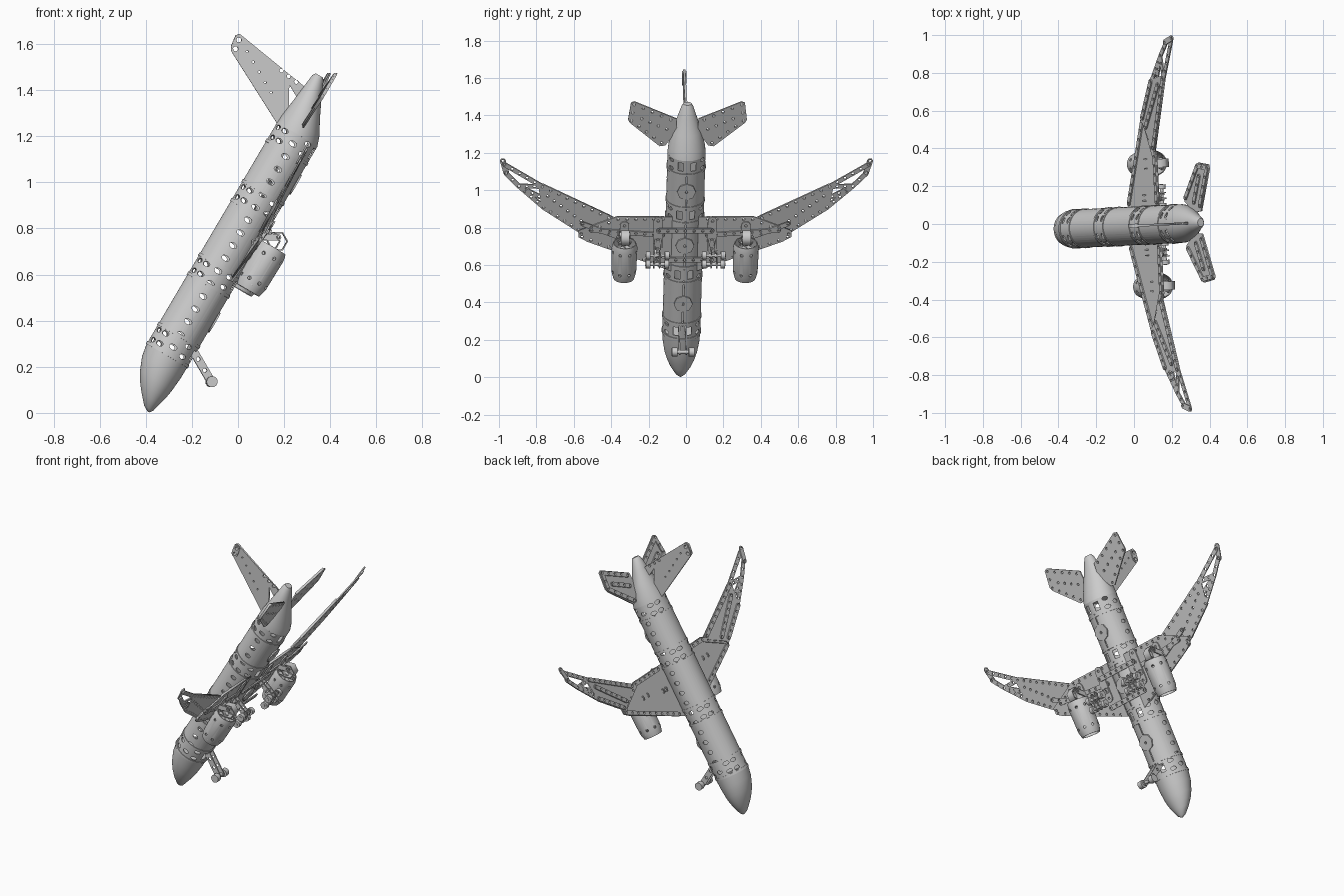
import bpy, bmesh, math
from mathutils import Matrix, Vector

if bpy.data.objects.get("Cube"):
    bpy.data.objects.remove(bpy.data.objects["Cube"])

grey = bpy.data.materials.new("metal_grey")
grey.use_nodes = True
grey.diffuse_color = (0.6, 0.6, 0.6, 1)
grey.node_tree.nodes["Principled BSDF"].inputs["Base Color"].default_value = (0.6, 0.6, 0.6, 1)

T = Matrix.Translation
def R(deg, axis):
    return Matrix.Rotation(math.radians(deg), 4, axis)

# Aircraft frame: X runs nose to tail, Y spans the wings, Z is dorsal
FRAME = T((0, -0.01, 0)) @ R(2.87, 'Z') @ R(-59.46, 'Y') @ T((0, 0, 0.392))
UPRIGHT = R(90, 'X')          # drawing plane stood up along the fuselage


def add_object(name, mesh, matrix=Matrix(), smooth=True):
    mesh.materials.clear()
    mesh.materials.append(grey)
    if smooth:
        mesh.shade_smooth()
        mesh.set_sharp_from_angle(angle=math.radians(32))
    ob = bpy.data.objects.new(name, mesh)
    bpy.context.collection.objects.link(ob)
    ob.matrix_world = FRAME @ matrix
    return ob


def bm_object(name, bm, matrix=Matrix(), smooth=True):
    bmesh.ops.recalc_face_normals(bm, faces=bm.faces)
    mesh = bpy.data.meshes.new(name)
    bm.to_mesh(mesh)
    bm.free()
    return add_object(name, mesh, matrix, smooth)


def baked(ob):
    bpy.context.view_layer.update()
    return bpy.data.meshes.new_from_object(ob.evaluated_get(bpy.context.evaluated_depsgraph_get()))


def circle(c, r, n=10):
    return [(c[0] + r * math.cos(math.tau * i / n), c[1] + r * math.sin(math.tau * i / n)) for i in range(n)]


def plate(name, outline, cutouts=(), thick=0.008, matrix=Matrix()):
    """Flat sheet with holes, drawn as a filled curve."""
    cu = bpy.data.curves.new(name, 'CURVE')
    cu.dimensions, cu.fill_mode, cu.extrude = '2D', 'BOTH', thick / 2
    for loop in [outline, *cutouts]:
        sp = cu.splines.new('POLY')
        sp.points.add(len(loop) - 1)
        for p, co in zip(sp.points, loop):
            p.co = (co[0], co[1], 0, 1)
        sp.use_cyclic_u = True
    tmp = bpy.data.objects.new(name, cu)
    bpy.context.collection.objects.link(tmp)
    mesh = baked(tmp)
    bpy.data.objects.remove(tmp)
    return add_object(name, mesh, matrix, False)


def hole_row(p, q, step=0.05):
    p, q = Vector(p), Vector(q)
    n = max(1, round((q - p).length / step))
    return [p.lerp(q, i / n) for i in range(n + 1)]


def strip(name, p, q, width=0.028, matrix=Matrix(), thick=0.007, hole=0.0075):
    """Perforated strip with round ends."""
    a = math.atan2(q[1] - p[1], q[0] - p[0])
    ends = [(c, a + s + math.pi * k / 6) for c, s in ((q, -math.pi / 2), (p, math.pi / 2)) for k in range(7)]
    outline = [(c[0] + width / 2 * math.cos(w), c[1] + width / 2 * math.sin(w)) for c, w in ends]
    return plate(name, outline, [circle(c, hole) for c in hole_row(p, q)], thick, matrix)


def panel(name, outline, rows, matrix, thick=0.007, lift=0.007):
    """Sheet with perforated strips laid along the given rows."""
    centres = []
    for p, q in rows:
        for c in hole_row(p, q):
            if all((c - d).length > 0.02 for d in centres):
                centres.append(c)
        strip(name + "_edge_strip", p, q, 0.026, matrix @ T((0, 0, lift)))
    plate(name, outline, [circle(c, 0.0075) for c in centres], thick, matrix)


def loft(name, rings, n=40, closed=False, matrix=Matrix()):
    """Skin over oval rings (x, centre height, half width, half height)."""
    bm = bmesh.new()
    loops = [[bm.verts.new((x, w * math.cos(math.tau * i / n), c + h * math.sin(math.tau * i / n)))
              for i in range(n)] for x, c, w, h in rings]
    pairs = list(zip(loops, loops[1:])) + ([(loops[-1], loops[0])] if closed else [])
    for a, b in pairs:
        for i in range(n):
            bm.faces.new((a[i], a[i - 1], b[i - 1], b[i]))
    if not closed:
        bm.faces.new(loops[0])
        bm.faces.new(loops[-1])
    return bm_object(name, bm, matrix)


def tube(name, x0, x1, r, wall=0.006, n=40, matrix=Matrix()):
    return loft(name, [(x, 0, k, k) for x, k in ((x0, r), (x1, r), (x1, r - wall), (x0, r - wall))], n, True, matrix)


def rod(name, p, q, r, n=20):
    p, q = Vector(p), Vector(q)
    bm = bmesh.new()
    turn = (q - p).to_track_quat('Z', 'Y').to_matrix().to_4x4()
    bmesh.ops.create_cone(bm, cap_ends=True, segments=n, radius1=r, radius2=r, depth=(q - p).length,
                          matrix=T((p + q) / 2) @ turn)
    return bm_object(name, bm)


def cut_slots(ob, slots, radius):
    """Cut radial slots: (x, angle, length, width, square)."""
    bm = bmesh.new()
    for x, ang, ln, wd, square in slots:
        m = T((x, 0, 0)) @ R(ang, 'X') @ T((0, radius, 0)) @ Matrix.Diagonal((ln, 0.06, wd, 1))
        if square:
            bmesh.ops.create_cube(bm, size=1, matrix=m)
        else:
            bmesh.ops.create_cone(bm, cap_ends=True, segments=12, radius1=0.5, radius2=0.5, depth=1,
                                  matrix=m @ R(90, 'X'))
    cutter = bm_object("slot_cutter", bm, ob.matrix_world and FRAME.inverted() @ ob.matrix_world)
    cutter.hide_render = True
    mod = ob.modifiers.new("slots", 'BOOLEAN')
    mod.operation, mod.solver, mod.object = 'DIFFERENCE', 'EXACT', cutter
    mesh = baked(ob)
    ob.modifiers.clear()
    ob.data = mesh
    mesh.set_sharp_from_angle(angle=math.radians(32))
    bpy.data.objects.remove(cutter)


# Fuselage: shell with window rows, band slots and belly openings
body = tube("fuselage", 0.056, 1.17, 0.102, n=48)
bands = (0.11, 0.46, 0.83, 1.13)
slots = [(0.1 + 0.064 * i, a, 0.023, 0.036, False) for i in range(17) for a in (0, 180)]
for b in bands:
    for dx in (-0.025, 0.025):
        slots += [(b + dx, a, 0.022, 0.036, False) for a in (35, 62, 118, 145, 215, 325)]
    slots += [(b, a, 0.05, 0.03, True) for a in (250, 290)]
slots += [((p + q) / 2, 270, q - p - 0.07, 0.007, True) for p, q in zip(bands, bands[1:])]
cut_slots(body, slots, 0.1)
for b in bands:
    for dx in (-0.048, 0.048):
        if b + dx < 1.17:
            tube("fuselage_hoop", b + dx - 0.007, b + dx + 0.007, 0.1055, 0.005, 48)
for x in (0.285, 0.645, 0.98):
    plate("belly_plate", [(x + u, v) for u, v in circle((0, 0), 0.05, 8)], [circle((x, 0), 0.008)],
          0.008, T((0, 0, -0.103)))

# Nose and tail cones
loft("nose_cone", [(x, (a + b) / 2, w, (a - b) / 2) for x, a, b, w in (
    (-0.194, -0.049, -0.059, 0.005), (-0.18, -0.025, -0.07, 0.026), (-0.139, 0.012, -0.08, 0.055),
    (-0.1, 0.043, -0.09, 0.074), (-0.06, 0.067, -0.096, 0.087), (0, 0.092, -0.101, 0.098),
    (0.056, 0.102, -0.102, 0.102))])
loft("tail_cone", [(x, (a + b) / 2, w, (a - b) / 2) for x, a, b, w in (
    (1.17, 0.102, -0.102, 0.102), (1.21, 0.1, -0.088, 0.098), (1.29, 0.09, -0.045, 0.078),
    (1.37, 0.081, -0.006, 0.05), (1.425, 0.075, 0.018, 0.031), (1.44, 0.066, 0.028, 0.022))])

# Tail fin
fin = [(1.165, 0.095), (1.335, 0.428), (1.355, 0.443), (1.405, 0.45), (1.42, 0.437), (1.365, 0.075)]
fin_holes = [circle((1.355, 0.42), 0.011), circle((1.395, 0.427), 0.011), [(1.34, 0.14), (1.31, 0.085), (1.25, 0.09)]]
fin_holes += [circle(c, 0.005, 8) for c in hole_row((1.27, 0.19), (1.37, 0.37), 0.05)]
fin_holes += [circle(c, 0.009) for c in hole_row((1.365, 0.12), (1.375, 0.2), 0.04)]
plate("tail_fin", fin, fin_holes, 0.012, UPRIGHT)
strip("fin_tip_strip", (1.355, 0.42), (1.395, 0.427), 0.04, UPRIGHT, 0.022, 0.011)

for sg, side in ((1, "left"), (-1, "right")):
    def pts(*ps):
        return [(x, sg * y) for x, y in ps]

    # Tailplane
    panel(side + "_tailplane",
          pts((1.3, 0.055), (1.375, 0.06), (1.48, 0.285), (1.473, 0.305), (1.37, 0.318), (1.35, 0.308),
              (1.205, 0.145), (1.21, 0.115)),
          [pts((1.37, 0.09), (1.463, 0.288)), pts((1.363, 0.3), (1.463, 0.288)), pts((1.225, 0.135), (1.363, 0.3)),
           pts((1.31, 0.11), (1.375, 0.245))], Matrix(), 0.008)

    # Inner wing
    panel(side + "_inner_wing",
          pts((0.475, 0.07), (0.81, 0.07), (0.812, 0.365), (0.725, 0.57), (0.685, 0.57), (0.655, 0.52)),
          [pts((0.505, 0.12), (0.685, 0.55)), pts((0.795, 0.12), (0.795, 0.36)), pts((0.795, 0.36), (0.705, 0.555))],
          T((0, 0, -0.075)))

    # Outer wing, rising towards the tip
    rise = T((0, 0, -0.07)) @ T((0, sg * 0.38, 0)) @ R(sg * 4.2, 'X') @ T((0, -sg * 0.38, 0))
    panel(side + "_outer_wing",
          pts((0.805, 0.385), (0.99, 0.76), (0.975, 0.79), (0.84, 0.77), (0.69, 0.55), (0.71, 0.54), (0.77, 0.42)),
          [pts((0.8, 0.41), (0.978, 0.77)), pts((0.72, 0.57), (0.85, 0.76)), pts((0.745, 0.52), (0.92, 0.74))], rise)
    tip = (1.105, 0.975)
    for p, q in (((0.978, 0.77), tip), ((0.85, 0.76), (0.975, 0.895)), ((0.975, 0.895), (1.05, 0.965)),
                 ((0.978, 0.77), (0.975, 0.895)), ((0.915, 0.785), (0.975, 0.895))):
        strip(side + "_tip_strip", *pts(p, q), 0.026, rise)
    strip(side + "_tip_end", *pts((1.05, 0.965), (1.122, 0.985)), 0.03, rise @ T((0, 0, 0.008)))
    strip(side + "_wing_joint", *pts((0.69, 0.36), (0.77, 0.55)), 0.026, T((0, 0, -0.083)))
    strip(side + "_wing_brace", *pts((0.7, 0.12), (0.73, 0.5)), 0.026, T((0, 0, -0.083)))

    # Engine: hollow cowling, spoked fan, bracket and hanger
    hub = T((0, sg * 0.325, -0.145))
    cowl = loft(side + "_engine", [(x, 0, r, r) for x, r in (
        (0.472, 0.056), (0.51, 0.066), (0.66, 0.069), (0.688, 0.062), (0.688, 0.057), (0.66, 0.063),
        (0.51, 0.06), (0.472, 0.05))], 32, True, hub)
    cut_slots(cowl, [(x, 22.5 + 45 * k, 0.016, 0.016, False) for x in (0.52, 0.645) for k in range(8)], 0.066)
    for x in (0.5, 0.66):
        for a in (0, 60, 120):
            strip(side + "_fan_spoke", (-0.052, 0), (0.052, 0), 0.024, hub @ T((x + a / 9000, 0, 0)) @ R(a, 'X') @ R(90, 'Y')
                  @ R(90, 'Z'), 0.005)
    rod(side + "_engine_shaft", (0.485, sg * 0.325, -0.145), (0.69, sg * 0.325, -0.145), 0.012)
    plate(side + "_engine_bracket", circle((0.72, -0.147), 0.046, 6), [circle((0.72, -0.147), 0.04, 6)], 0.045,
          T((0, sg * 0.325, 0)) @ UPRIGHT)
    for dy in (-0.025, 0.025):
        strip(side + "_engine_hanger", (0.7, -0.075), (0.735, -0.14), 0.028, T((0, sg * 0.325 + dy, 0)) @ UPRIGHT)
    strip(side + "_engine_mount", *pts((0.6, 0.325), (0.76, 0.325)), 0.05, T((0, 0, -0.084)))

    # Main landing gear with two axles
    for dx in (0.585, 0.64):
        rod(side + "_gear_axle", (dx, sg * 0.085, -0.195), (dx, sg * 0.215, -0.195), 0.009)
        for y in (0.1, 0.2):
            rod(side + "_gear_wheel", (dx, sg * (y - 0.012), -0.195), (dx, sg * (y + 0.012), -0.195), 0.022)
    for y in (0.13, 0.16):
        strip(side + "_gear_leg", (0.67, -0.07), (0.64, -0.195), 0.028, T((0, sg * y, 0)) @ UPRIGHT)
        strip(side + "_gear_beam", (0.575, -0.195), (0.66, -0.195), 0.026, T((0, sg * (y + 0.008), 0)) @ UPRIGHT)
    strip(side + "_gear_mount", *pts((0.62, 0.145), (0.79, 0.145)), 0.05, T((0, 0, -0.086)))

# Belly straps joining both wings
for x in (0.56, 0.74):
    strip("belly_strap", (x, -0.14), (x, 0.14), 0.03, T((0, 0, -0.107)))

# Nose landing gear
for y in (-0.018, 0.018):
    strip("nose_gear_leg", (0.14, -0.075), (0.058, -0.222), 0.036, T((0, y, 0)) @ UPRIGHT, 0.007, 0.009)
rod("nose_gear_axle", (0.058, -0.055, -0.224), (0.058, 0.055, -0.224), 0.01)
for y in (-0.045, 0.045):
    rod("nose_gear_wheel", (0.058, y - 0.015, -0.224), (0.058, y + 0.015, -0.224), 0.024)
